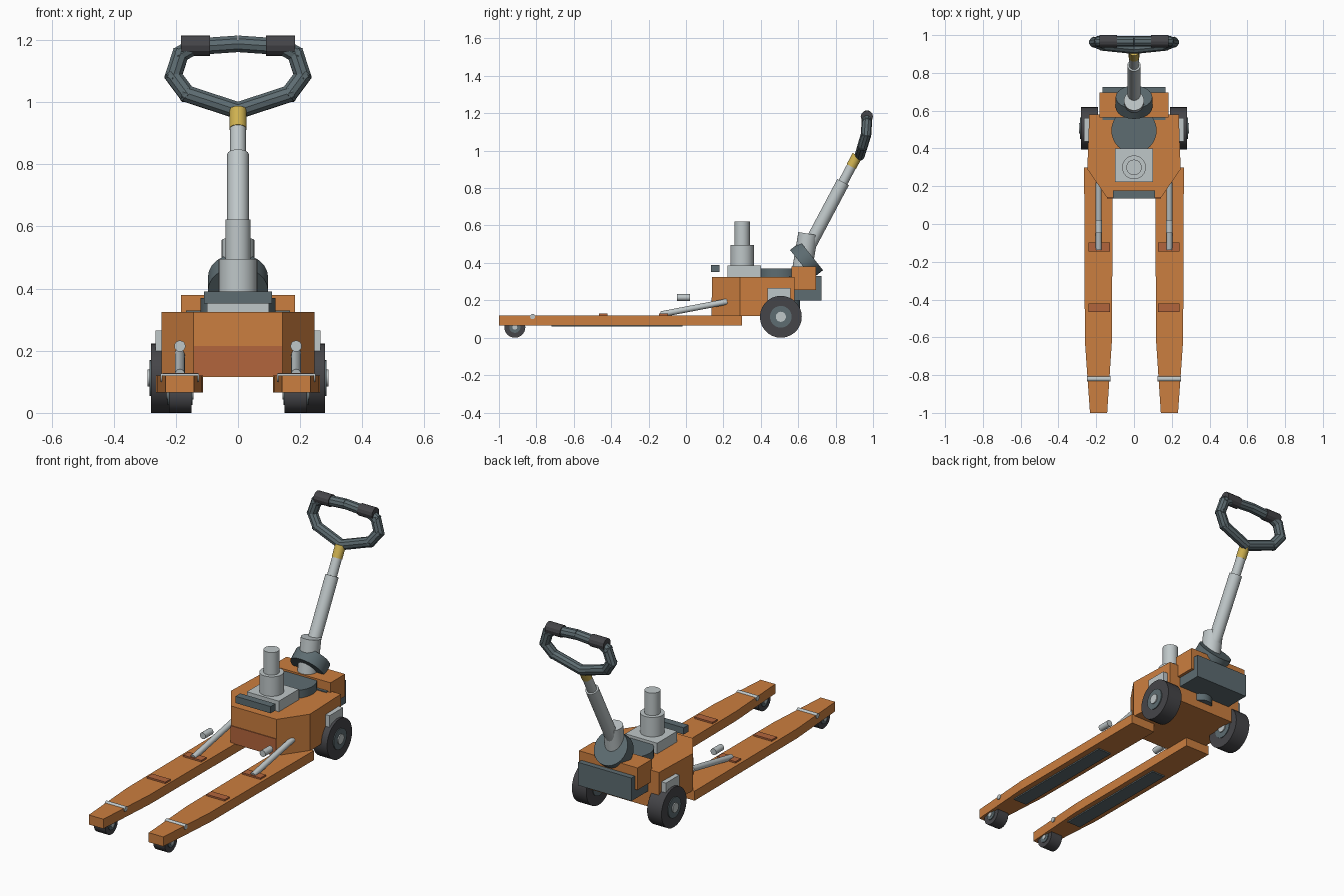
import bpy, bmesh, math
from mathutils import Vector

if "Cube" in bpy.data.objects:
    bpy.data.objects.remove(bpy.data.objects["Cube"], do_unlink=True)


def material(name, r, g, b):
    m = bpy.data.materials.new(name)
    m.use_nodes = True
    m.diffuse_color = (r, g, b, 1)
    m.node_tree.nodes["Principled BSDF"].inputs["Base Color"].default_value = (r, g, b, 1)
    return m


orange = material("orange paint", .60, .21, .05)
rust = material("dark orange", .45, .13, .045)
slate = material("slate grey", .11, .15, .165)
silver = material("light steel", .52, .57, .58)
rubber = material("black rubber", .06, .06, .066)
brass = material("yellow brass", .62, .44, .08)


def finish(name, bm, mat):
    bmesh.ops.recalc_face_normals(bm, faces=bm.faces)
    mesh = bpy.data.meshes.new(name)
    bm.to_mesh(mesh)
    bm.free()
    mesh.materials.append(mat)
    obj = bpy.data.objects.new(name, mesh)
    bpy.context.collection.objects.link(obj)
    return obj


def prism(name, outline, z0, z1, mat):
    """Extrude a plan outline between two heights."""
    bm = bmesh.new()
    face = bm.faces.new([bm.verts.new((x, y, z0)) for x, y in outline])
    top = bmesh.ops.extrude_face_region(bm, geom=[face])["geom"]
    bmesh.ops.translate(bm, vec=(0, 0, z1 - z0),
                        verts=[v for v in top if isinstance(v, bmesh.types.BMVert)])
    return finish(name, bm, mat)


def box(name, x0, x1, y0, y1, z0, z1, mat):
    return prism(name, [(x0, y0), (x1, y0), (x1, y1), (x0, y1)], z0, z1, mat)


def rod(name, a, b, r, mat, sides=24, smooth=True):
    """Cylinder between two points."""
    a, b = Vector(a), Vector(b)
    bm = bmesh.new()
    bmesh.ops.create_cone(bm, cap_ends=True, segments=sides, radius1=r, radius2=r,
                          depth=(b - a).length)
    bmesh.ops.rotate(bm, verts=bm.verts,
                     matrix=Vector((0, 0, 1)).rotation_difference(b - a).to_matrix())
    bmesh.ops.translate(bm, verts=bm.verts, vec=(a + b) / 2)
    obj = finish(name, bm, mat)
    if smooth:
        bpy.ops.object.select_all(action="DESELECT")
        bpy.context.view_layer.objects.active = obj
        obj.select_set(True)
        bpy.ops.object.shade_smooth_by_angle(angle=math.radians(35))
    return obj


def mirrored(half):
    """Plan outline from its +x half, listed front to back."""
    return half + [(-x, y) for x, y in reversed(half)]


# Chassis
prism("body", mirrored([(.143, .14), (.247, .29), (.237, .58)]), .115, .325, orange)
box("front_panel", -.142, .142, .136, .142, .118, .215, rust)
box("rear_block", -.183, .183, .565, .695, .255, .38, orange)
box("rear_case", -.167, .167, .55, .725, .20, .33, slate)
rod("steering_pivot", (0, .55, .16), (0, .55, .21), .06, slate)

# Hydraulic pump
rod("turntable", (0, .495, .32), (0, .495, .37), .12, slate, 32)
box("pump_base", -.1, .1, .222, .4, .32, .385, silver)
rod("pump_cylinder", (0, .3, .38), (0, .3, .495), .063, silver)
rod("pump_piston", (0, .3, .49), (0, .3, .622), .041, silver)
box("front_bar", -.11, .11, .135, .178, .352, .39, slate)

# Tiller shaft
rod("tiller_hinge", (0, .617, .393), (0, .672, .437), .097, slate)
rod("tiller_collar", (0, .622, .37), (0, .653, .556), .053, silver)


def shaft(z):
    return (0, .885 + .53 * (z - .917), z)


rod("tiller_tube", shaft(.43), shaft(.832), .035, silver)
rod("tiller_inner_tube", shaft(.82), shaft(.93), .026, silver)
rod("tiller_ferrule", shaft(.915), shaft(.975), .028, brass)

# Loop handle, one straight tube per segment
loop = [(0, .928, .973), (.165, .945, 1.027), (.208, .962, 1.085),
        (.185, .967, 1.155), (.145, .967, 1.178), (0, .967, 1.188)]
for side, s in (("left", 1), ("right", -1)):
    points = [(s * x, y, z) for x, y, z in loop]
    for i, (a, b) in enumerate(zip(points, points[1:])):
        over = (Vector(b) - Vector(a)).normalized() * .012
        start = Vector(a) - (over if i else over * 0)
        end = Vector(b) + (over if i < 4 else over * 0)
        rod(f"{side}_handle_segment", start, end, .028, slate, 10, False)
    rod(f"{side}_grip", (s * .09, .967, 1.182), (s * .183, .967, 1.182), .033, rubber, 12, False)

# Parts repeated on both sides
for side, s in (("left", 1), ("right", -1)):
    def pbox(name, x0, x1, *rest):
        box(f"{side}_{name}", s * x0, s * x1, *rest)

    def axle(name, x0, x1, y, z, r, mat):
        rod(f"{side}_{name}", (s * x0, y, z), (s * x1, y, z), r, mat, 28)

    # Fork and its plates
    outline = [(.112, .3), (.264, .3), (.26, -.62), (.233, -1), (.142, -1), (.117, -.62)]
    prism(f"{side}_fork", [(s * x, y) for x, y in outline], .066, .12, orange)
    pbox("fork_pad_rear", .128, .242, -.145, -.097, .118, .129, rust)
    pbox("fork_pad_front", .128, .242, -.465, -.42, .118, .129, rust)
    pbox("fork_underplate", .145, .228, -.72, -.02, .059, .067, slate)
    axle("fork_pin", .125, .25, -.82, .113, .014, silver)
    # Lifting linkage
    rod(f"{side}_lift_rod", (s * .187, -.135, .125), (s * .187, .22, .193), .016, silver, 16)
    rod(f"{side}_link_pin", (s * .187, -.048, .215), (s * .187, .022, .215), .018, silver, 16)
    # Load roller
    axle("roller", .15, .222, -.915, .056, .056, rubber)
    axle("roller_hub", .146, .227, -.915, .056, .03, slate)
    axle("roller_axle", .143, .23, -.915, .056, .013, silver)
    # Steering wheel and bracket
    axle("wheel", .19, .28, .507, .112, .112, rubber)
    axle("wheel_hub", .186, .285, .507, .112, .058, slate)
    axle("wheel_cap", .18, .291, .507, .112, .027, silver)
    pbox("wheel_bracket", .22, .266, .437, .56, .16, .265, silver)
